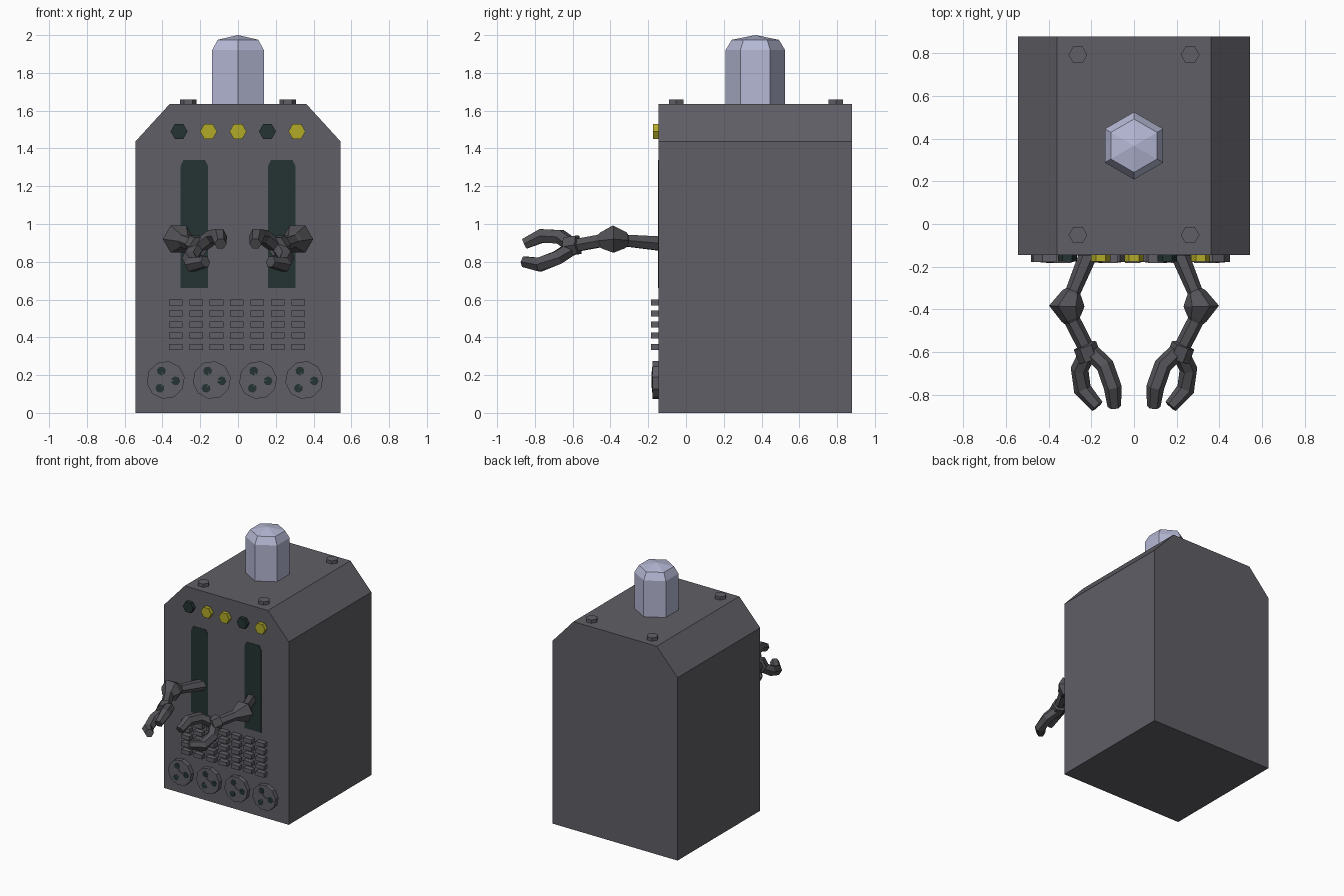
import bpy, bmesh, math
from mathutils import Vector

cube = bpy.data.objects.get("Cube")
if cube:
    bpy.data.objects.remove(cube, do_unlink=True)


def material(name, r, g, b):
    m = bpy.data.materials.new(name)
    m.use_nodes = True
    m.diffuse_color = (r, g, b, 1)
    m.node_tree.nodes["Principled BSDF"].inputs["Base Color"].default_value = (r, g, b, 1)
    return m


GREY = material("casing grey", 0.115, 0.113, 0.132)
METAL = material("arm grey", 0.088, 0.087, 0.098)
DARK = material("dark green", 0.018, 0.034, 0.032)
YELLOW = material("lamp yellow", 0.44, 0.40, 0.022)
GLASS = material("dome blue grey", 0.46, 0.48, 0.66)

FRONT = -0.145


def finish(name, bm, mat):
    bmesh.ops.recalc_face_normals(bm, faces=bm.faces)
    mesh = bpy.data.meshes.new(name)
    bm.to_mesh(mesh)
    bm.free()
    mesh.materials.append(mat)
    obj = bpy.data.objects.new(name, mesh)
    bpy.context.collection.objects.link(obj)
    return obj


def slab(name, profile, y0, y1, mat):
    """Extrude an (x, z) outline along y."""
    bm = bmesh.new()
    face = bm.faces.new([bm.verts.new((x, y0, z)) for x, z in profile])
    ext = bmesh.ops.extrude_face_region(bm, geom=[face])["geom"]
    moved = [v for v in ext if isinstance(v, bmesh.types.BMVert)]
    bmesh.ops.translate(bm, verts=moved, vec=(0, y1 - y0, 0))
    return finish(name, bm, mat)


def ngon(cx, cz, r, n, start=0.0):
    return [(cx + r * math.cos(start + i * math.tau / n),
             cz + r * math.sin(start + i * math.tau / n)) for i in range(n)]


def tube(name, points, radii, mat, sides=6, start=0.0):
    """Loft polygon rings of varying radius along a path."""
    bm = bmesh.new()
    pts = [Vector(p) for p in points]
    rings = []
    for i, (p, r) in enumerate(zip(pts, radii)):
        d = (pts[min(i + 1, len(pts) - 1)] - pts[max(i - 1, 0)]).normalized()
        ref = Vector((0, 1, 0)) if abs(d.z) > 0.9 else Vector((0, 0, 1))
        u = d.cross(ref).normalized()
        v = u.cross(d)
        ring = []
        for k in range(sides):
            a = start + k * math.tau / sides
            ring.append(bm.verts.new(p + r * (u * math.cos(a) + v * math.sin(a))))
        rings.append(ring)
    for a, b in zip(rings, rings[1:]):
        for k in range(sides):
            j = (k + 1) % sides
            bm.faces.new((a[k], a[j], b[j], b[k]))
    bm.faces.new(rings[0])
    bm.faces.new(rings[-1])
    return finish(name, bm, mat)


# Casing with chamfered shoulders
half = [(0.543, 0), (0.543, 1.437), (0.362, 1.635)]
slab("casing", half + [(-x, z) for x, z in reversed(half)], FRONT, 0.88, GREY)

# Faceted dome
tube("dome", [(0, 0.367, z) for z in (1.63, 1.92, 1.975, 2.0)],
     (0.158, 0.158, 0.125, 0.002), GLASS, start=math.pi / 6)

# Top bolts
for x in (-0.263, 0.263):
    for y in (-0.052, 0.793):
        tube("top_bolt", [(x, y, 1.63), (x, y, 1.66)], (0.044, 0.044), GREY)

# Row of indicator lamps
for i, mat in enumerate((DARK, YELLOW, YELLOW, DARK, YELLOW)):
    slab("lamp", ngon(-0.312 + 0.156 * i, 1.49, 0.045, 6), FRONT, -0.175, mat)

# Arm slots with clipped upper corners
for s in (-1, 1):
    outline = [(0.158, 0.66), (0.305, 0.66), (0.305, 1.305),
               (0.288, 1.34), (0.175, 1.34), (0.158, 1.305)]
    slab("arm_slot", [(s * x, z) for x, z in outline], FRONT, FRONT - 0.003, DARK)

# Grid of vent bars
for col in range(7):
    for row in range(5):
        x, z = -0.33 + 0.108 * col, 0.35 + 0.0588 * row
        slab("vent_bar", [(x - 0.036, z - 0.016), (x + 0.036, z - 0.016),
                          (x + 0.036, z + 0.016), (x - 0.036, z + 0.016)],
             FRONT, -0.184, GREY)

# Reels with three dark openings and a three-armed hub
for i in range(4):
    cx, cz = -0.383 + 0.2445 * i, 0.174
    slab("reel", ngon(cx, cz, 0.101, 10, 0.15), FRONT, -0.178, GREY)
    for k in range(3):
        a = math.radians(-5 + 120 * k)
        ox, oz = cx + 0.053 * math.cos(a), cz + 0.053 * math.sin(a)
        slab("reel_opening", ngon(ox, oz, 0.024, 7, a), -0.178, -0.180, DARK)
    star = []
    for k in range(6):
        a = math.radians(-5 + 60 * k)
        r = 0.009 if k % 2 else 0.05
        star.append((cx + r * math.cos(a), cz + r * math.sin(a)))
    slab("reel_hub", star, -0.178, -0.182, GREY)

# Arms: shoulder rod, elbow bead, flared wrist and two curved claws
arm = [(0.205, -0.12, 0.895), (0.285, -0.315, 0.912), (0.29, -0.33, 0.914),
       (0.315, -0.385, 0.92), (0.293, -0.44, 0.912), (0.288, -0.455, 0.91),
       (0.232, -0.565, 0.89), (0.23, -0.57, 0.89), (0.205, -0.635, 0.88)]
arm_radii = (0.044, 0.036, 0.05, 0.083, 0.05, 0.038, 0.038, 0.056, 0.056)
upper_claw = [(0.20, -0.60, 0.885), (0.135, -0.665, 0.932),
              (0.10, -0.765, 0.937), (0.092, -0.855, 0.895)]
lower_claw = [(0.215, -0.60, 0.875), (0.255, -0.68, 0.822),
              (0.242, -0.775, 0.785), (0.172, -0.855, 0.80)]
claw_radii = (0.04, 0.042, 0.042, 0.032)

for side, s in (("left", 1), ("right", -1)):
    for part, path, radii in (("arm", arm, arm_radii),
                              ("upper_claw", upper_claw, claw_radii),
                              ("lower_claw", lower_claw, claw_radii)):
        tube(side + "_" + part, [(s * x, y, z) for x, y, z in path], radii, METAL)
